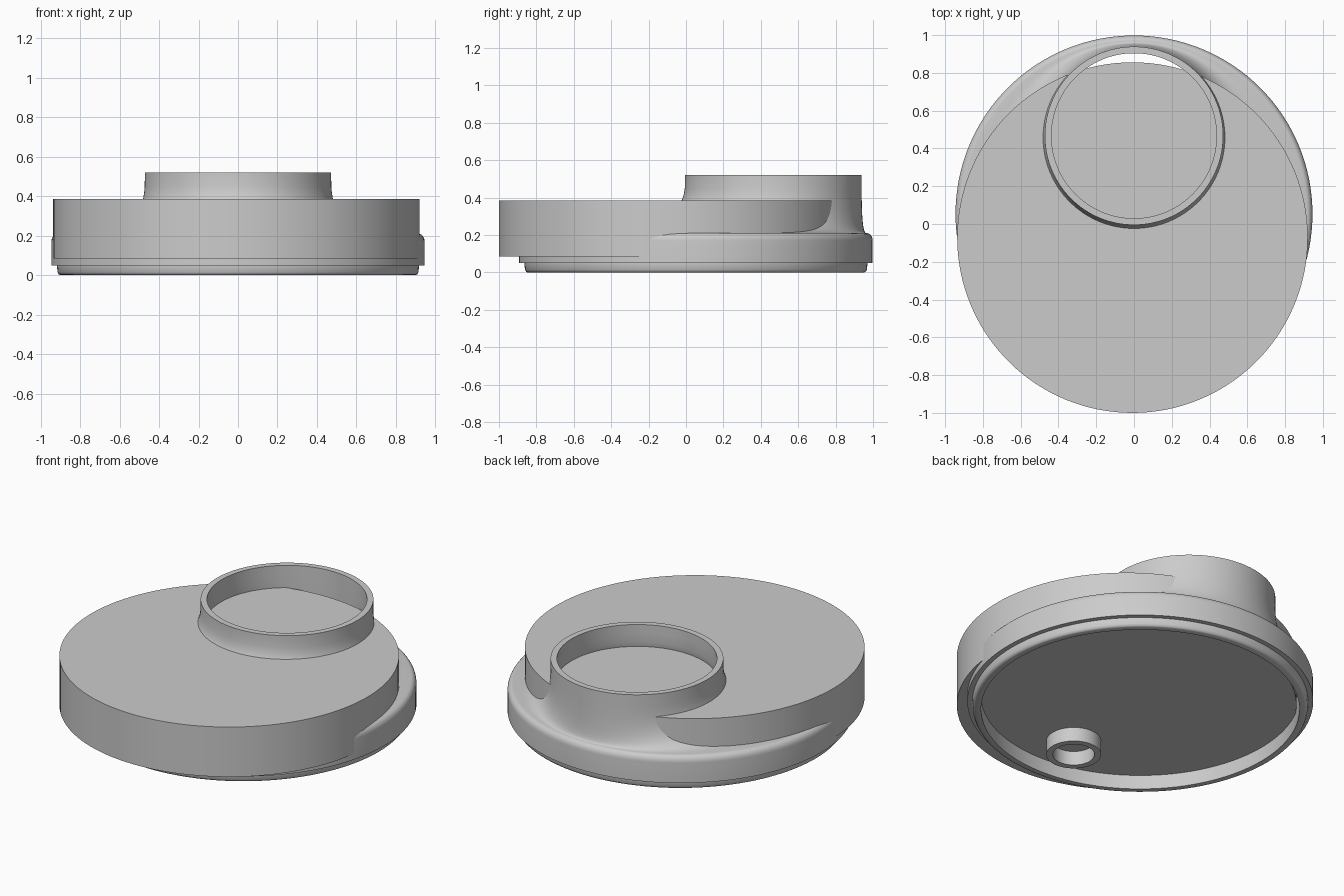
import bpy
import bmesh
import math

if "Cube" in bpy.data.objects:
    bpy.data.objects.remove(bpy.data.objects["Cube"])

SEG = 128
BASE_Y, TUBE_Y = 0.053, 0.467

grey = bpy.data.materials.new("grey_plastic")
grey.diffuse_color = (0.6, 0.6, 0.6, 1)
grey.use_nodes = True
grey.node_tree.nodes["Principled BSDF"].inputs["Base Color"].default_value = grey.diffuse_color


def skin(name, rings, closed=False):
    """Skin a stack of circles given as (x, y, z, radius)."""
    bm = bmesh.new()
    loops = []
    for cx, cy, z, r in rings:
        loops.append([bm.verts.new((cx + r * math.cos(2 * math.pi * i / SEG),
                                    cy + r * math.sin(2 * math.pi * i / SEG), z))
                      for i in range(SEG)])
    pairs = list(zip(loops, loops[1:]))
    if closed:
        pairs.append((loops[-1], loops[0]))
    else:
        bm.faces.new(loops[0])
        bm.faces.new(loops[-1])
    for a, b in pairs:
        for i in range(SEG):
            j = (i + 1) % SEG
            bm.faces.new((a[i], a[j], b[j], b[i]))
    bmesh.ops.recalc_face_normals(bm, faces=bm.faces)
    mesh = bpy.data.meshes.new(name)
    bm.to_mesh(mesh)
    bm.free()
    obj = bpy.data.objects.new(name, mesh)
    bpy.context.collection.objects.link(obj)
    mesh.materials.append(grey)
    bpy.ops.object.select_all(action='DESELECT')
    obj.select_set(True)
    bpy.context.view_layer.objects.active = obj
    bpy.ops.object.shade_smooth_by_angle(angle=math.radians(35))
    return obj


def flare(r_base, z_base, r_tube, z_tube, steps=20):
    """Concave loft from the wide base circle up to the off-centre tube."""
    out = []
    for k in range(steps + 1):
        a = math.pi / 2 * k / steps
        t = math.cos(a) ** (2 / 3)            # height parameter, 1 at base
        f = 1 - math.sin(a) ** (2 / 3)        # spread, 1 at base
        out.append((0, TUBE_Y + (BASE_Y - TUBE_Y) * f,
                    z_tube + (z_base - z_tube) * t,
                    r_tube + (r_base - r_tube) * f))
    return out


# Hollow base flaring up into the offset tube
rings = [(0, BASE_Y, z, r) for z, r in
         [(0, 0.87), (0, 0.9), (0.004, 0.908), (0.015, 0.914),
          (0.045, 0.917), (0.05, 0.917), (0.05, 0.945), (0.17, 0.945)]]
for k in range(1, 6):                         # rounded shoulder
    a = math.pi / 2 * k / 6
    rings.append((0, BASE_Y, 0.17 + 0.04 * math.sin(a), 0.915 + 0.03 * math.cos(a)))
rings += flare(0.915, 0.21, 0.472, 0.50)
rings += [(0, TUBE_Y, 0.52, 0.472), (0, TUBE_Y, 0.52, 0.437)]
rings += flare(0.87, 0.17, 0.437, 0.47)[::-1]
skin("base_shell_with_tube", rings, closed=True)

# Large offset disc that closes most of the shell
skin("offset_disc", [(-0.008, -0.072, 0.085, 0.928), (-0.008, -0.072, 0.385, 0.928)])

# Small hollow boss on the underside
bx, by = -0.04, -0.56
skin("underside_boss", [(bx, by, 0.0, 0.15), (bx, by, 0.09, 0.15),
                        (bx, by, 0.09, 0.113), (bx, by, 0.0, 0.113)], closed=True)
